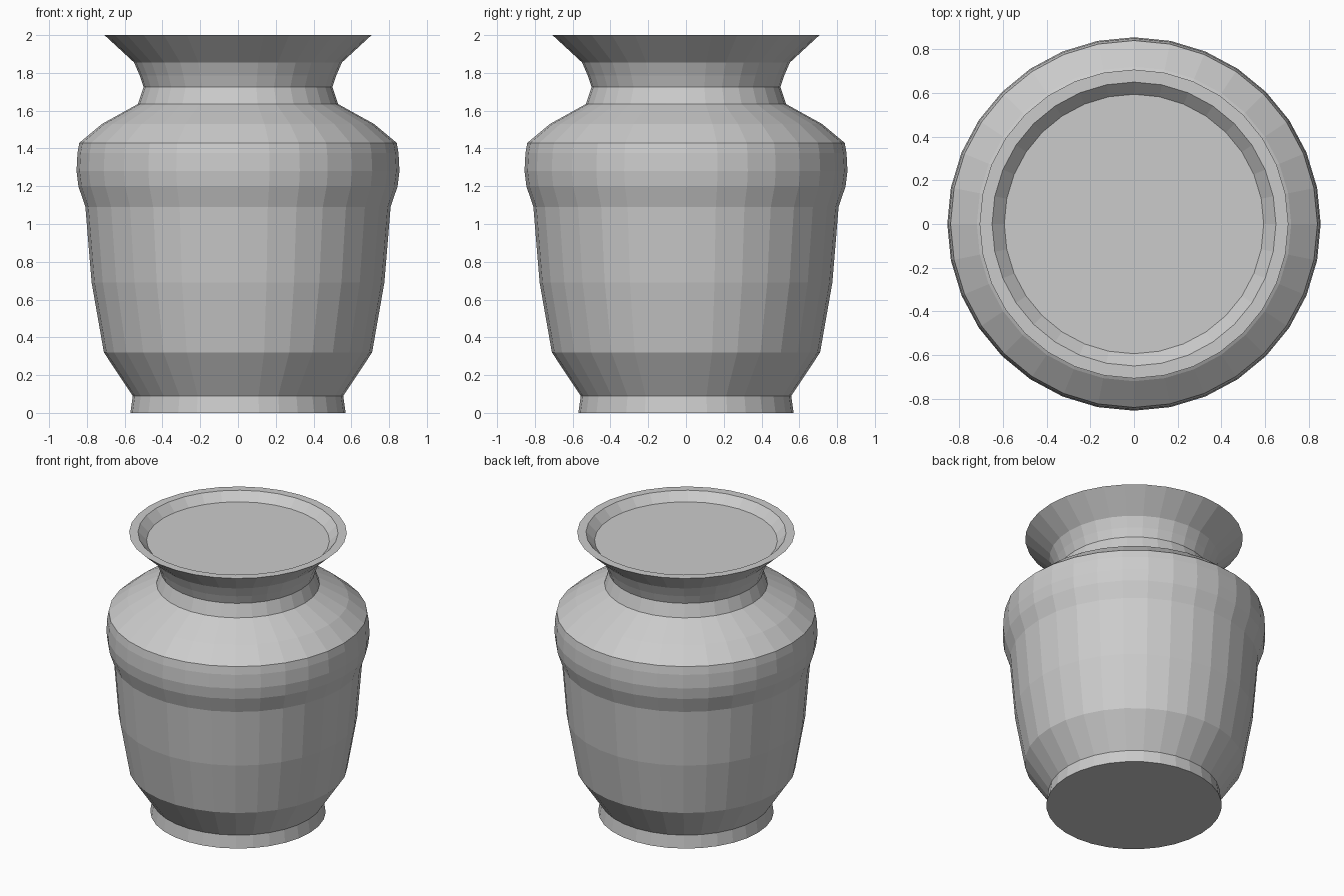
import bpy, bmesh
from math import cos, sin, tau

cube = bpy.data.objects.get("Cube")
if cube:
    bpy.data.objects.remove(cube, do_unlink=True)

SIDES = 32

# Plain clay grey
clay = bpy.data.materials.new("clay_grey")
clay.use_nodes = True
grey = (0.6, 0.6, 0.6, 1)
clay.diffuse_color = grey
clay.node_tree.nodes["Principled BSDF"].inputs["Base Color"].default_value = grey


def lathe(name, profile):
    """Spin a (radius, height) profile into a closed, flat-shaded solid."""
    bm = bmesh.new()
    rings = [[bm.verts.new((r * cos(tau * i / SIDES), r * sin(tau * i / SIDES), z))
              for i in range(SIDES)] for r, z in profile]
    for low, high in zip(rings, rings[1:]):
        for i in range(SIDES):
            j = (i + 1) % SIDES
            bm.faces.new((low[i], low[j], high[j], high[i]))
    bm.faces.new(rings[0][::-1])
    bm.faces.new(rings[-1])
    mesh = bpy.data.meshes.new(name)
    bm.to_mesh(mesh)
    bm.free()
    mesh.materials.append(clay)
    obj = bpy.data.objects.new(name, mesh)
    bpy.context.collection.objects.link(obj)
    return obj


foot = [(0.57, 0), (0.557, 0.09)]
body = [(0.71, 0.32), (0.775, 0.69), (0.808, 1.09), (0.845, 1.2), (0.855, 1.28),
        (0.85, 1.375), (0.84, 1.43)]
shoulder = [(0.72, 1.53), (0.62, 1.585), (0.53, 1.635)]
neck = [(0.5, 1.725), (0.52, 1.785), (0.55, 1.855)]
lip = [(0.707, 2.0), (0.65, 2.0), (0.594, 1.943)]

lathe("vase", foot + body + shoulder + neck + lip)
